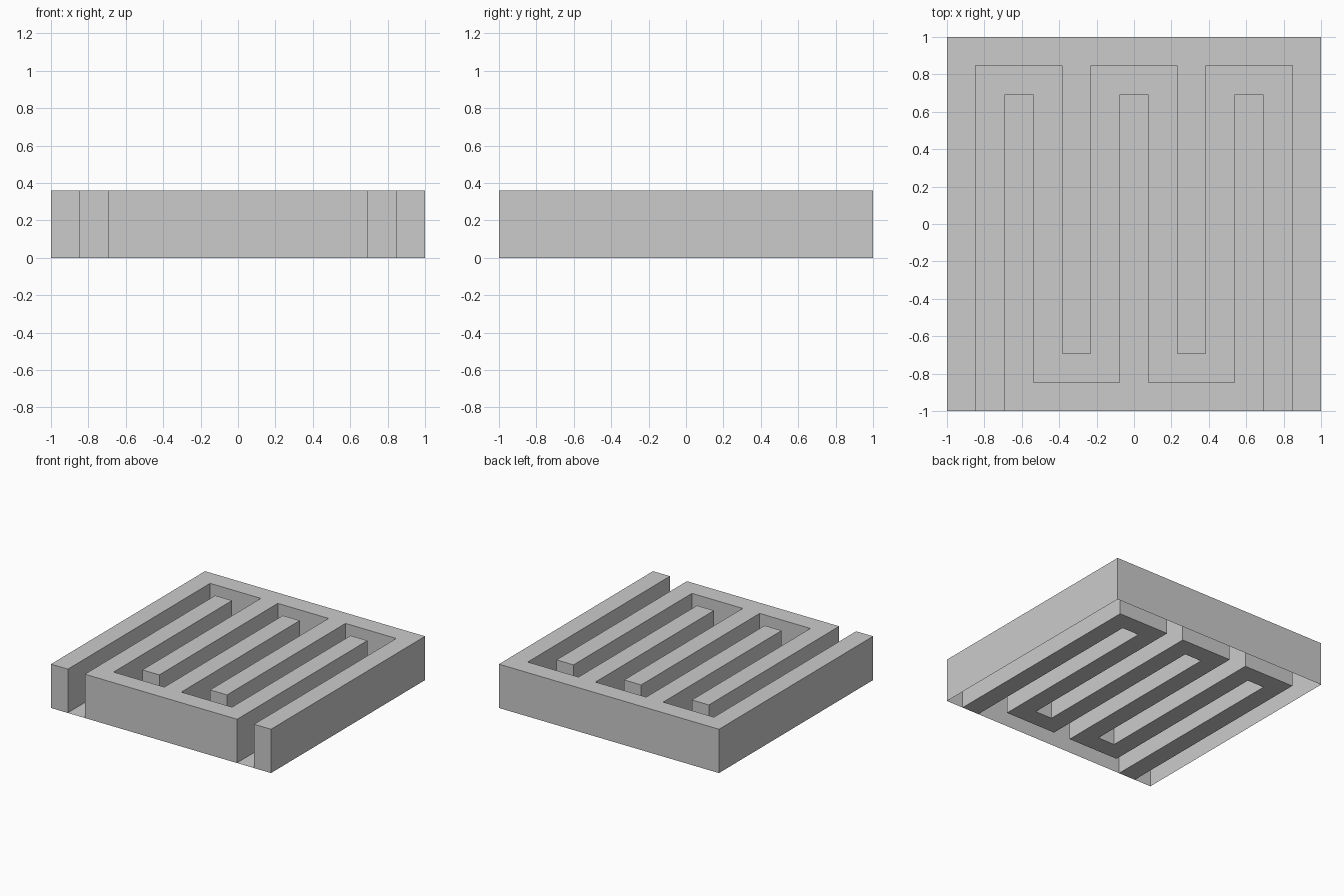
import bpy, bmesh

if "Cube" in bpy.data.objects:
    bpy.data.objects.remove(bpy.data.objects["Cube"])

U = 2 / 13      # the plan sits on a 13 x 13 cell grid
H = 0.36        # wall height


def plan(cells):
    """Cell coordinates to centred plan coordinates."""
    return [(-1 + i * U, -1 + j * U) for i, j in cells]


def mirrored(half):
    """Complete a left-half path with its right-hand mirror image."""
    return half + [(13 - i, j) for i, j in reversed(half)]


def make_object(name, bm):
    bm.normal_update()   # concave faces need valid normals to triangulate
    bmesh.ops.triangulate(bm, faces=[f for f in bm.faces if len(f.verts) > 4],
                          ngon_method='EAR_CLIP')
    mesh = bpy.data.meshes.new(name)
    bm.to_mesh(mesh)
    bm.free()
    bpy.context.collection.objects.link(bpy.data.objects.new(name, mesh))


def hollow_wall(name, outline):
    """Flat top with vertical sides, open underneath (outline clockwise)."""
    bm = bmesh.new()
    low = [bm.verts.new((x, y, 0)) for x, y in outline]
    high = [bm.verts.new((x, y, H)) for x, y in outline]
    bm.faces.new(high[::-1])
    for k in range(len(low)):
        n = (k + 1) % len(low)
        bm.faces.new((low[n], low[k], high[k], high[n]))
    make_object(name, bm)


def thin_floor(name, outline, thickness=0.002):
    """Thin sheet closing the bottom of the channel (outline clockwise)."""
    bm = bmesh.new()
    bm.faces.new([bm.verts.new((x, y, 0)) for x, y in outline])
    bm.faces.new([bm.verts.new((x, y, thickness)) for x, y in outline[::-1]])
    make_object(name, bm)


# The two sides of the winding channel, left to right
back_side = mirrored([(1, 0), (1, 12), (4, 12), (4, 2), (5, 2), (5, 12)])
front_side = mirrored([(2, 0), (2, 11), (3, 11), (3, 1), (6, 1), (6, 11)])

# Outer frame with two teeth pointing forward
hollow_wall("outer_wall", plan([(0, 0), (0, 13), (13, 13), (13, 0)] + back_side[::-1]))

# Front comb with three teeth pointing back
hollow_wall("inner_comb", plan(front_side))

# Floor of the channel between them
thin_floor("channel_floor", plan(back_side + front_side[::-1]))
